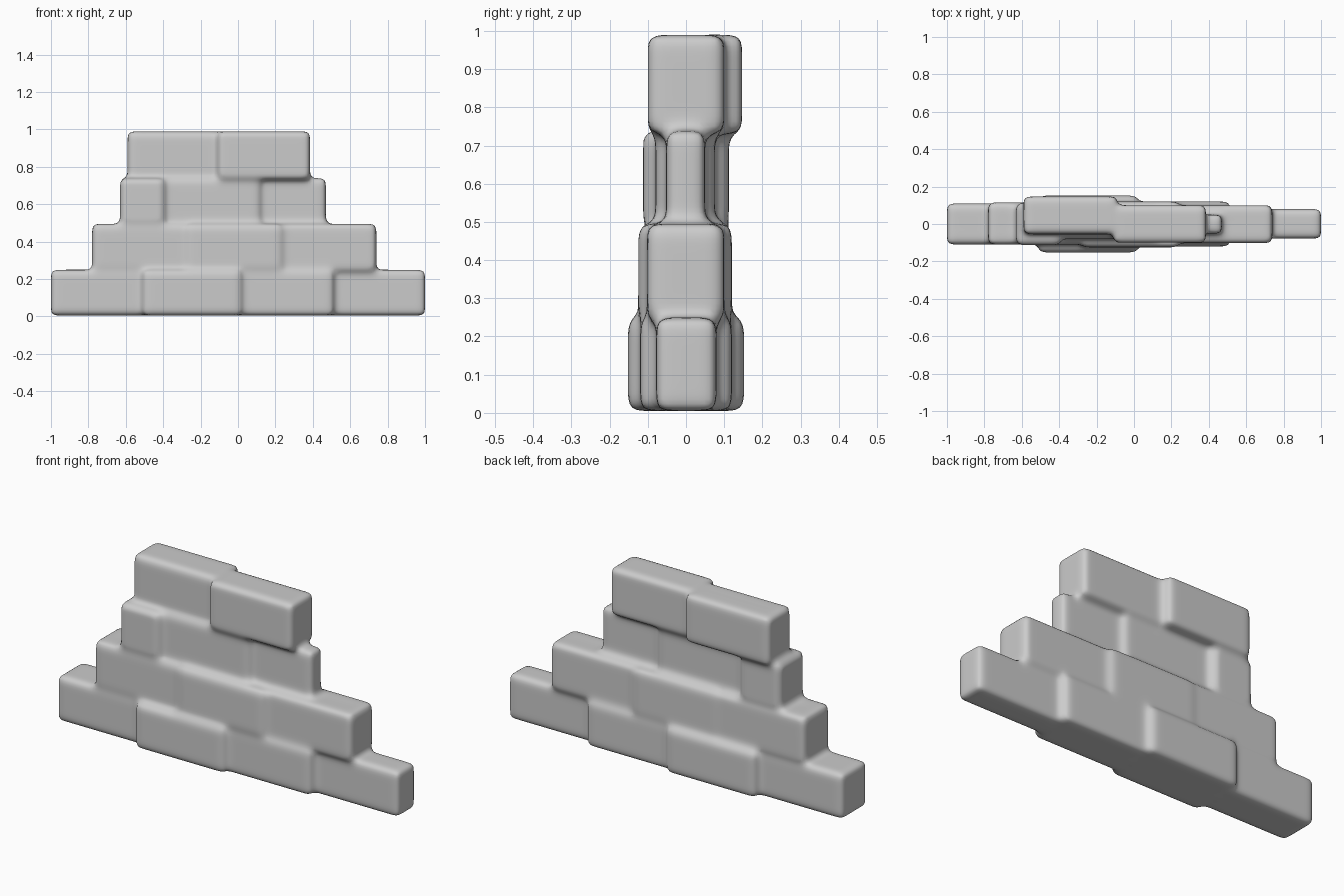
import bpy, bmesh
from mathutils import Vector

if "Cube" in bpy.data.objects:
    bpy.data.objects.remove(bpy.data.objects["Cube"])

# Stone courses, bottom to top: (z0, z1, [(x0, x1, y_front, y_back), ...])
COURSES = [
    (0.005, 0.25, [(-1.00, -0.50, -0.11, 0.11), (-0.50, 0.01, -0.152, 0.152),
                   (0.01, 0.50, -0.12, 0.12), (0.50, 1.00, -0.078, 0.08)]),
    (0.25, 0.495, [(-0.78, -0.27, -0.11, 0.115), (-0.27, 0.23, -0.125, 0.12),
                   (0.23, 0.74, -0.102, 0.10)]),
    (0.495, 0.74, [(-0.63, -0.40, -0.112, 0.112), (-0.40, 0.11, -0.08, 0.075),
                   (0.11, 0.47, -0.052, 0.05)]),
    (0.74, 0.99, [(-0.59, -0.10, -0.055, 0.147), (-0.10, 0.385, -0.10, 0.10)]),
]
LAP = 0.01


def add_stone(bm, x0, x1, y0, y1, z0, z1, bevel=0.022):
    """One bevelled block added to the wall mesh."""
    part = bmesh.new()
    bmesh.ops.create_cube(part, size=1)
    size = Vector((x1 - x0, y1 - y0, z1 - z0))
    mid = Vector((x0 + x1, y0 + y1, z0 + z1)) / 2
    for v in part.verts:
        v.co = Vector(a * b for a, b in zip(v.co, size)) + mid
    bmesh.ops.bevel(part, geom=part.edges[:], offset=bevel, segments=2,
                    profile=0.5, affect='EDGES')
    tmp = bpy.data.meshes.new("stone_tmp")
    part.to_mesh(tmp)
    part.free()
    bm.from_mesh(tmp)
    bpy.data.meshes.remove(tmp)


# Stepped wall of overlapping stones
bm = bmesh.new()
for row, (z0, z1, stones) in enumerate(COURSES):
    for i, (x0, x1, y0, y1) in enumerate(stones):
        add_stone(bm,
                  x0 - (LAP if i else 0),
                  x1 + (LAP if i < len(stones) - 1 else 0),
                  y0, y1,
                  z0 - (LAP if row else 0), z1)
    # Core filling the joints inside each course and into the one below
    add_stone(bm, stones[0][0] + 0.05, stones[-1][1] - 0.04, -0.045, 0.045,
              z0 - (0.06 if row else 0), z1 - 0.005)

mesh = bpy.data.meshes.new("stepped_stone_wall")
bm.to_mesh(mesh)
bm.free()
wall = bpy.data.objects.new("stepped_stone_wall", mesh)
bpy.context.collection.objects.link(wall)

# Fuse the stones into one worn, softly rounded surface
remesh = wall.modifiers.new("fuse", 'REMESH')
remesh.mode = 'VOXEL'
remesh.voxel_size = 0.014
remesh.use_smooth_shade = True
soften = wall.modifiers.new("soften", 'SMOOTH')
soften.factor = 0.5
soften.iterations = 9
